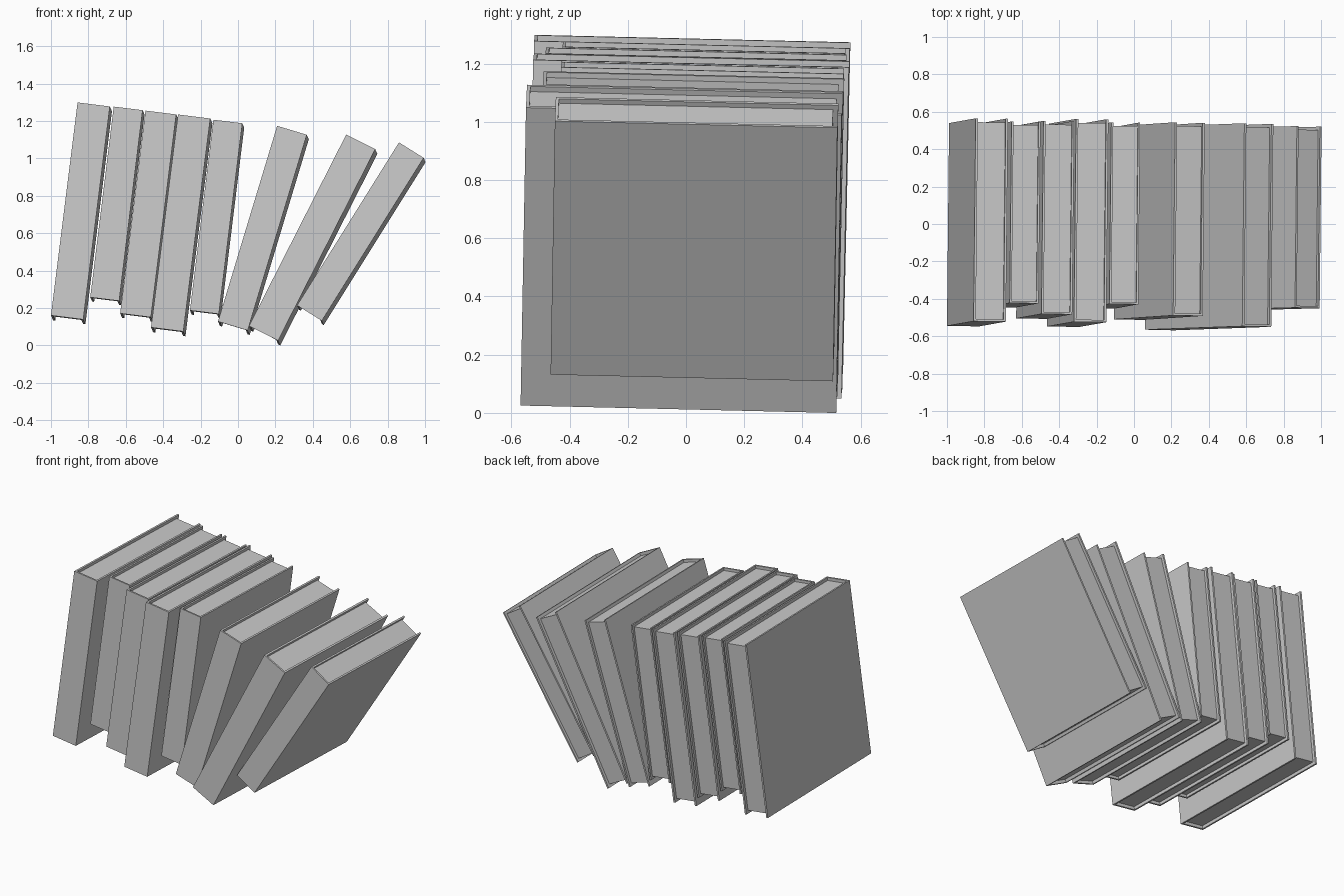
import bpy, bmesh
from math import radians
from mathutils import Matrix, Vector

cube = bpy.data.objects.get("Cube")
if cube:
    bpy.data.objects.remove(cube, do_unlink=True)

grey = bpy.data.materials.new("plain grey")
grey.use_nodes = True
grey.diffuse_color = (0.6, 0.6, 0.6, 1)
grey.node_tree.nodes["Principled BSDF"].inputs["Base Color"].default_value = (0.6, 0.6, 0.6, 1)

# Full-size book: width, depth, height, board thickness, page recess
W, D, H, T, INSET = 0.174, 1.085, 1.148, 0.012, 0.02


def extrude_outline(name, outline, z0, z1, matrix):
    """Flat outline in x/y pulled up from z0 to z1."""
    bm = bmesh.new()
    face = bm.faces.new([bm.verts.new((x, y, z0)) for x, y in outline])
    result = bmesh.ops.extrude_face_region(bm, geom=[face])
    top = [v for v in result["geom"] if isinstance(v, bmesh.types.BMVert)]
    bmesh.ops.translate(bm, verts=top, vec=(0, 0, z1 - z0))
    bmesh.ops.recalc_face_normals(bm, faces=bm.faces)
    mesh = bpy.data.meshes.new(name)
    bm.to_mesh(mesh)
    bm.free()
    mesh.materials.append(grey)
    obj = bpy.data.objects.new(name, mesh)
    obj.matrix_world = matrix
    bpy.context.collection.objects.link(obj)


def book(number, corner, lean, size):
    """Hard cover wrapped round a recessed page block; corner is the spine's lower left."""
    tilt = (Matrix.Rotation(radians(-0.6), 4, "Z")
            @ Matrix.Rotation(radians(-1.35), 4, "X")
            @ Matrix.Rotation(radians(lean), 4, "Y"))
    matrix = Matrix.Translation(Vector(corner)) @ tilt @ Matrix.Scale(size, 4)
    # Two boards and the spine as one U-shaped profile
    cover = [(0, 0), (W, 0), (W, D), (W - T, D), (W - T, T), (T, T), (T, D), (0, D)]
    extrude_outline(f"book_{number}_cover", cover, 0, H, matrix)
    # Pages, tucked slightly into the boards
    a, b = T * 0.8, W - T * 0.8
    pages = [(a, a), (b, a), (b, D - INSET), (a, D - INSET)]
    extrude_outline(f"book_{number}_pages", pages, INSET, H - INSET, matrix)


LARGE, MEDIUM, SMALL = 1.0, 0.952, 0.895
books = [
    ((-1.00, -0.545, 0.16), 7.1, LARGE),
    ((-0.79, -0.445, 0.257), 7.0, SMALL),
    ((-0.63, -0.505, 0.171), 7.1, MEDIUM),
    ((-0.465, -0.548, 0.096), 7.2, LARGE),
    ((-0.257, -0.45, 0.187), 7.0, SMALL),
    ((-0.107, -0.51, 0.128), 16.8, MEDIUM),
    ((0.059, -0.565, 0.104), 26.9, LARGE),
    ((0.316, -0.462, 0.214), 32.0, SMALL),
]
for number, (corner, lean, size) in enumerate(books, 1):
    book(number, corner, lean, size)
